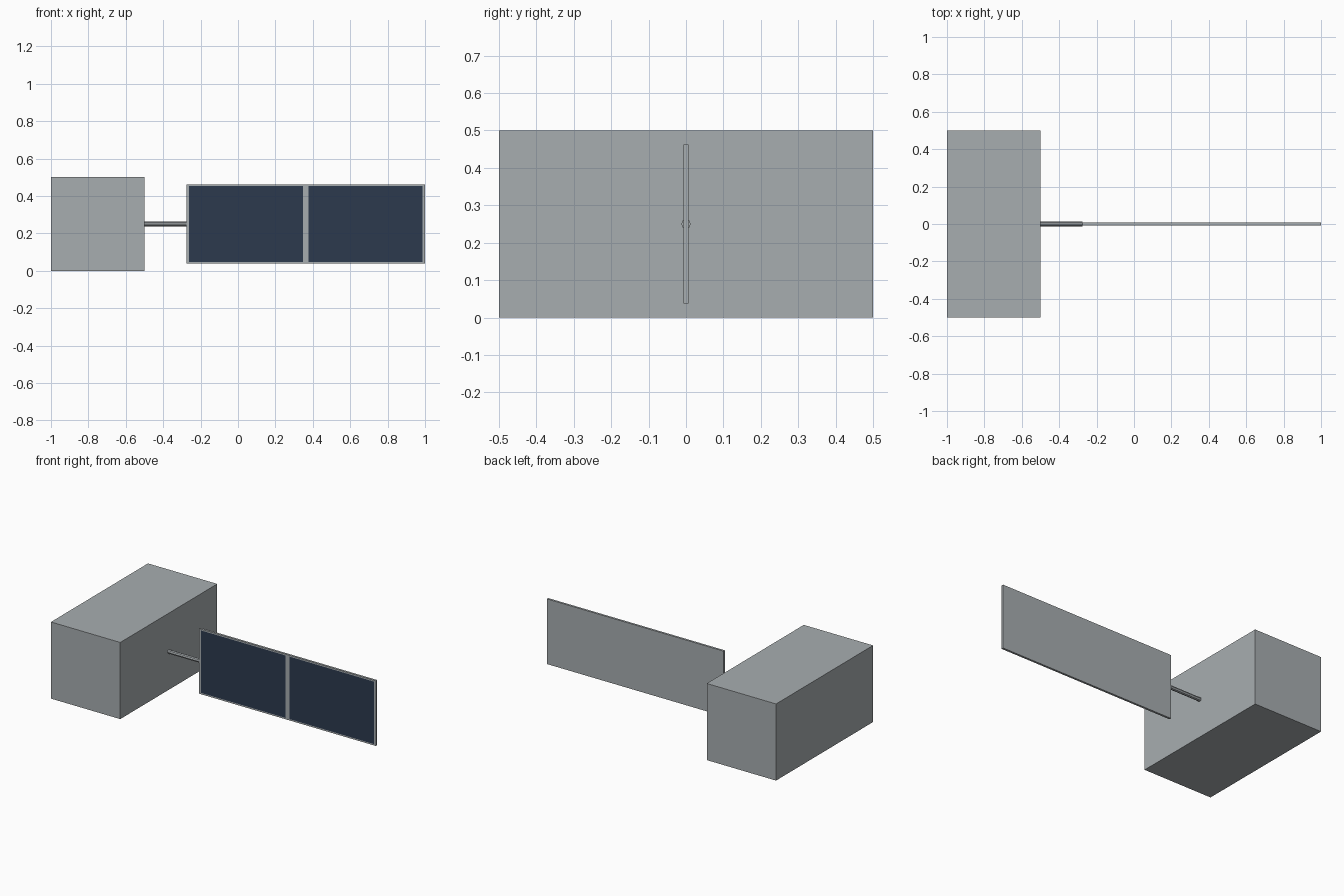
import bpy, bmesh
from math import pi
from mathutils import Matrix, Vector

cube = bpy.data.objects.get("Cube")
if cube:
    bpy.data.objects.remove(cube, do_unlink=True)


def material(name, rgb):
    m = bpy.data.materials.new(name)
    m.use_nodes = True
    m.diffuse_color = (*rgb, 1)
    m.node_tree.nodes["Principled BSDF"].inputs["Base Color"].default_value = (*rgb, 1)
    return m


GREY = material("light_grey_metal", (0.39, 0.42, 0.434))
NAVY = material("navy_cells", (0.025, 0.042, 0.076))


def finish(bm, name, *mats):
    mesh = bpy.data.meshes.new(name)
    bm.to_mesh(mesh)
    bm.free()
    for m in mats:
        mesh.materials.append(m)
    obj = bpy.data.objects.new(name, mesh)
    bpy.context.collection.objects.link(obj)
    return obj


def box(low, high):
    low, high = Vector(low), Vector(high)
    bm = bmesh.new()
    bmesh.ops.create_cube(bm, size=1, matrix=Matrix.Translation((low + high) / 2)
                          @ Matrix.Diagonal((*(high - low), 1)))
    return bm


MID = 0.25        # height of the rod and panel centre line
INNER = -0.275    # panel edge nearest the body

# Main body
finish(box((-1, -0.5, 0), (-0.5, 0.5, 0.5)), "body", GREY)

# Connecting rod
bm = bmesh.new()
bmesh.ops.create_cone(bm, cap_ends=True, segments=8, radius1=0.0125, radius2=0.0125,
                      depth=INNER + 0.5,
                      matrix=Matrix.Translation(((INNER - 0.5) / 2, 0, MID))
                      @ Matrix.Rotation(pi / 2, 4, "Y"))
finish(bm, "connecting_rod", GREY)

# Panel: slice the front face into frame and two cell areas
half = 0.2125
bm = box((INNER, -0.007, MID - half), (1, 0.007, MID + half))
centre = (INNER + 1) / 2
cell_in, cell_out, cell_half = 0.0155, 0.6235, half - 0.009
cuts = [((centre + s * d, 0, 0), (1, 0, 0)) for s in (-1, 1) for d in (cell_in, cell_out)]
cuts += [((0, 0, MID + s * cell_half), (0, 0, 1)) for s in (-1, 1)]
for point, normal in cuts:
    bmesh.ops.bisect_plane(bm, geom=bm.verts[:] + bm.edges[:] + bm.faces[:],
                           plane_co=point, plane_no=normal)

# Front faces inside the frame are dark cells
for f in bm.faces:
    c = f.calc_center_median()
    in_cell = cell_in < abs(c.x - centre) < cell_out and abs(c.z - MID) < cell_half
    f.material_index = int(f.normal.y < -0.9 and in_cell)
finish(bm, "solar_panel", GREY, NAVY)
